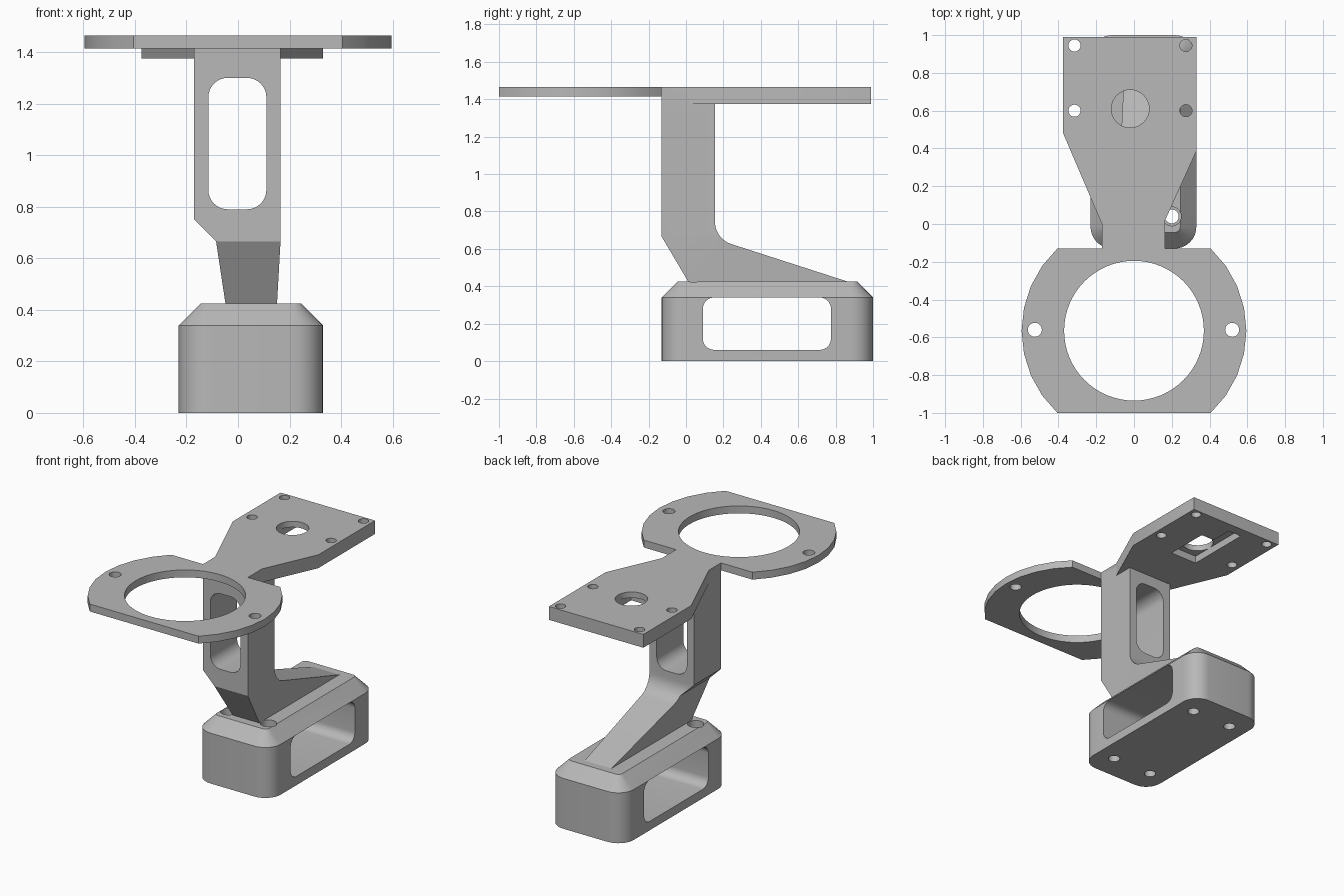
import bpy, bmesh
from math import sin, cos, pi, radians
from mathutils import Vector

old = bpy.data.objects.get("Cube")
if old:
    bpy.data.objects.remove(old, do_unlink=True)

grey = bpy.data.materials.new("plain grey")
grey.use_nodes = True
GREY = (0.48, 0.48, 0.48, 1)
grey.diffuse_color = GREY
grey.node_tree.nodes["Principled BSDF"].inputs["Base Color"].default_value = GREY


def loft(name, rings):
    """Solid through matching point rings, with end caps."""
    bm = bmesh.new()
    rows = [[bm.verts.new(p) for p in ring] for ring in rings]
    n = len(rows[0])
    for a, b in zip(rows, rows[1:]):
        for i in range(n):
            j = (i + 1) % n
            bm.faces.new((a[i], a[j], b[j], b[i]))
    bm.faces.new(rows[0][::-1])
    bm.faces.new(rows[-1])
    bmesh.ops.recalc_face_normals(bm, faces=bm.faces)
    mesh = bpy.data.meshes.new(name)
    bm.to_mesh(mesh)
    bm.free()
    mesh.materials.append(grey)
    obj = bpy.data.objects.new(name, mesh)
    bpy.context.collection.objects.link(obj)
    return obj


def prism(name, pts, axis, lo, hi):
    """Extrude a 2D outline along one axis."""
    place = {"x": lambda a, b, t: (t, a, b),
             "y": lambda a, b, t: (a, t, b),
             "z": lambda a, b, t: (a, b, t)}[axis]
    return loft(name, [[place(a, b, t) for a, b in pts] for t in (lo, hi)])


def arc(cx, cy, r, start, end, n):
    step = radians(end - start) / n
    return [(cx + r * cos(radians(start) + i * step),
             cy + r * sin(radians(start) + i * step)) for i in range(n + 1)]


def round_rect(x0, x1, y0, y1, r, n=8):
    corners = ((x1 - r, y1 - r), (x0 + r, y1 - r), (x0 + r, y0 + r), (x1 - r, y0 + r))
    return [p for k, (cx, cy) in enumerate(corners)
            for p in arc(cx, cy, r, 90 * k, 90 * k + 90, n)]


def drill(x, y, r, lo, hi, n=32):
    return prism("cutter", arc(x, y, r, 0, 360, n)[:-1], "z", lo, hi)


def boolean(obj, others, op="DIFFERENCE"):
    bpy.context.view_layer.objects.active = obj
    for other in others:
        mod = obj.modifiers.new("cut", "BOOLEAN")
        mod.operation, mod.solver, mod.object = op, "EXACT", other
        other.hide_render = True
        bpy.ops.object.modifier_apply(modifier=mod.name)
        bpy.data.objects.remove(other, do_unlink=True)


# Hollow base block with chamfered top
def base_ring(inset, z):
    return [(x, y, z) for x, y in round_rect(-0.23 + inset, 0.33 - inset,
                                             -0.13 + inset, 1 - inset, 0.115 - inset)]


base = loft("base_block", [base_ring(0, 0), base_ring(0, 0.34), base_ring(0.085, 0.425)])
cuts = [prism("cutter", round_rect(0.09, 0.775, 0.06, 0.34, 0.06), "x", -1, 1)]
for x in (-0.1, 0.2):
    cuts.append(drill(x, 0.04, 0.05, 0.3, 0.6))
    cuts += [drill(x, y, 0.037, -0.1, 0.31) for y in (0.04, 0.83)]
boolean(base, cuts)

# Post and sloping foot: side profile trimmed by the front profile
fillet = arc(0.28, 0.745, 0.125, 180, 252, 8)
side = [(0.015, 0.42), (0.88, 0.42)] + fillet[::-1] + [(0.155, 1.44), (-0.13, 1.44), (-0.13, 0.665)]
post = prism("support_post", side, "x", -0.3, 0.3)
front = [(-0.045, 0.4), (0.15, 0.4), (0.165, 0.665), (0.165, 1.5),
         (-0.17, 1.5), (-0.17, 0.75), (-0.085, 0.665)]
boolean(post, [prism("cutter", front, "y", -0.5, 1.2)], "INTERSECT")
boolean(post, [prism("cutter", round_rect(-0.115, 0.11, 0.79, 1.30, 0.075), "y", -0.5, 0.5)])

# Rear mounting plate with screw holes and a stepped pocket underneath
outline = [(-0.17, -0.13), (0.165, -0.13), (0.165, 0.02), (0.33, 0.385),
           (0.33, 0.99), (-0.375, 0.99), (-0.375, 0.48), (-0.17, 0.0)]
plate = prism("mounting_plate", outline, "z", 1.375, 1.465)
cuts = [drill(x, y, 0.032, 1.3, 1.5) for x in (-0.315, 0.275) for y in (0.6, 0.945)]
cuts.append(drill(-0.02, 0.61, 0.1, 1.3, 1.5))
pocket = [(-0.12, 0.47), (0.08, 0.47), (0.08, 0.77), (-0.02, 0.77), (-0.02, 0.92), (-0.12, 0.92)]
cuts.append(prism("cutter", pocket, "z", 1.3, 1.425))
boolean(plate, cuts)

# Ring plate with flat front and back
CY = -0.565
ring_outline = arc(0, CY, 0.595, -47, 47, 8) + arc(0, CY, 0.595, 133, 227, 8)
ring = prism("ring_plate", ring_outline, "z", 1.415, 1.465)
boolean(ring, [drill(0, CY, 0.37, 1.3, 1.5, 64)]
        + [drill(x, CY + 0.005, 0.037, 1.3, 1.5) for x in (-0.525, 0.52)])

# Smooth the rounded parts, keep the edges crisp
for obj in (base, post, plate, ring):
    bpy.ops.object.select_all(action="DESELECT")
    obj.select_set(True)
    bpy.context.view_layer.objects.active = obj
    bpy.ops.object.shade_smooth_by_angle(angle=radians(25))
